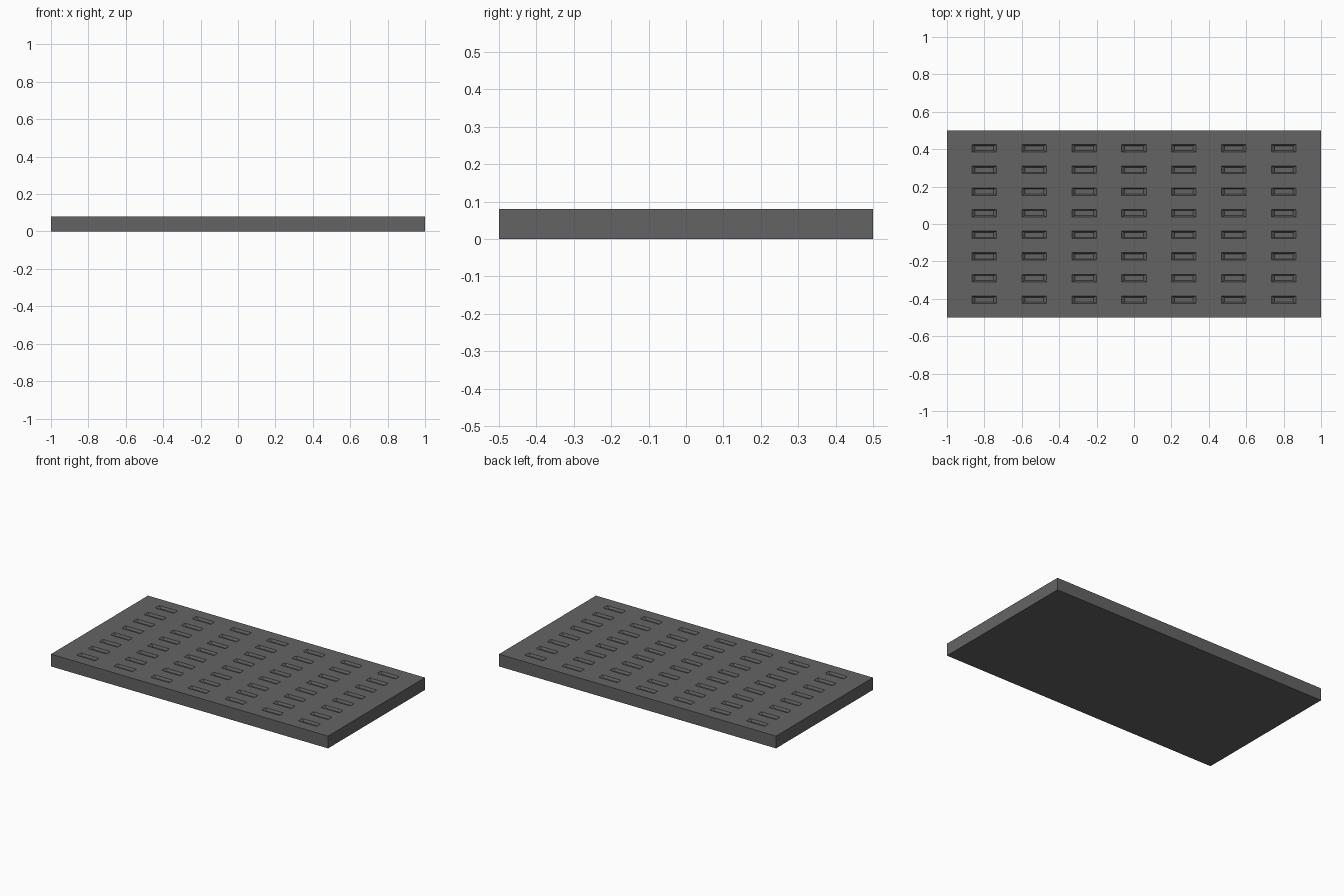
import bpy, bmesh

if "Cube" in bpy.data.objects:
    bpy.data.objects.remove(bpy.data.objects["Cube"])

W, D, H = 1.0, 0.5, 0.08          # half width, half depth, height
COLS, ROWS = 7, 8
SX, SY = 0.066, 0.020             # slot half size
FX, FY, DEPTH = 0.050, 0.013, 0.015  # slot floor half size, slot depth

cx = [-0.8 + 1.6 * i / (COLS - 1) for i in range(COLS)]
cy = [-0.405 + 0.81 * j / (ROWS - 1) for j in range(ROWS)]
xs = [-W] + [c + s * SX for c in cx for s in (-1, 1)] + [W]
ys = [-D] + [c + s * SY for c in cy for s in (-1, 1)] + [D]

bm = bmesh.new()
# top surface divided along the slot edges
grid = [[bm.verts.new((x, y, H)) for x in xs] for y in ys]
for j in range(len(ys) - 1):
    for i in range(len(xs) - 1):
        rim = [grid[j][i], grid[j][i + 1], grid[j + 1][i + 1], grid[j + 1][i]]
        if not (i % 2 and j % 2):
            bm.faces.new(rim)
            continue
        # recessed slot with sloping walls
        x, y = cx[i // 2], cy[j // 2]
        floor = [bm.verts.new((x + a * FX, y + b * FY, H - DEPTH))
                 for a, b in ((-1, -1), (1, -1), (1, 1), (-1, 1))]
        bm.faces.new(floor)
        for k in range(4):
            n = (k + 1) % 4
            bm.faces.new((rim[k], rim[n], floor[n], floor[k]))

# sides and underside
border = [grid[0][i] for i in range(len(xs))]
border += [grid[j][-1] for j in range(1, len(ys))]
border += [grid[-1][i] for i in range(len(xs) - 2, -1, -1)]
border += [grid[j][0] for j in range(len(ys) - 2, 0, -1)]
low = [bm.verts.new((v.co.x, v.co.y, 0)) for v in border]
for k in range(len(border)):
    n = (k + 1) % len(border)
    bm.faces.new((border[k], low[k], low[n], border[n]))
bm.faces.new(low[::-1])
bmesh.ops.recalc_face_normals(bm, faces=bm.faces)
# merge the flat strips into clean faces
bmesh.ops.dissolve_limit(bm, angle_limit=0.01, verts=bm.verts, edges=bm.edges)

mesh = bpy.data.meshes.new("slotted_panel")
bm.to_mesh(mesh)
bm.free()
mat = bpy.data.materials.new("dark grey")
mat.diffuse_color = (0.127, 0.127, 0.127, 1)
mat.use_nodes = True
mat.node_tree.nodes["Principled BSDF"].inputs["Base Color"].default_value = mat.diffuse_color
mesh.materials.append(mat)
panel = bpy.data.objects.new("slotted_panel", mesh)
bpy.context.collection.objects.link(panel)
